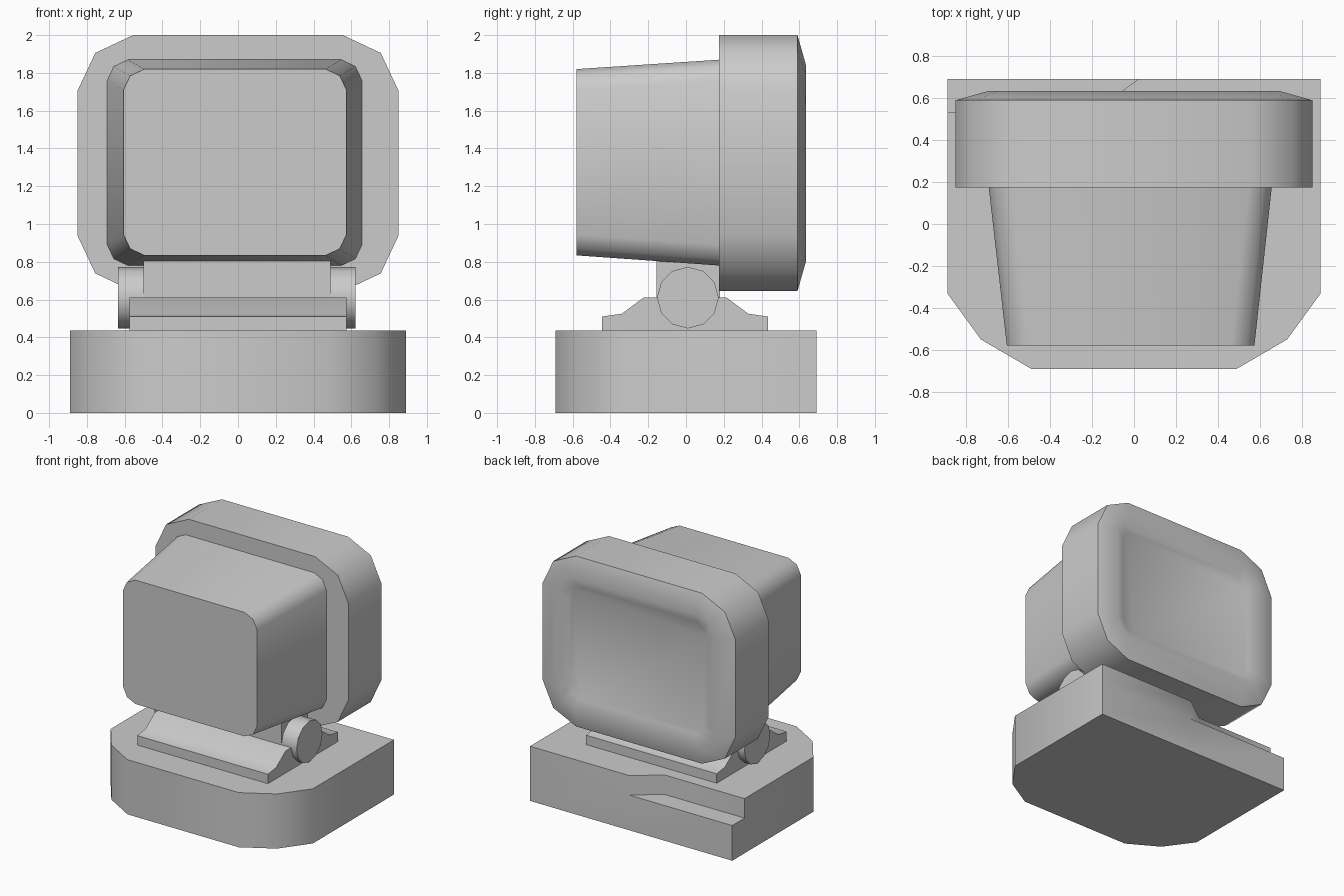
import bpy
import math
from mathutils import Matrix

cube = bpy.data.objects.get("Cube")
if cube:
    bpy.data.objects.remove(cube, do_unlink=True)

grey = bpy.data.materials.new("plain grey")
grey.use_nodes = True
COLOUR = (0.6, 0.6, 0.6, 1)
grey.diffuse_color = COLOUR
grey.node_tree.nodes["Principled BSDF"].inputs["Base Color"].default_value = COLOUR


def finish(obj):
    """Give an object the material and smooth its shallow edges."""
    if not obj.data.materials:
        obj.data.materials.append(grey)
    bpy.ops.object.select_all(action="DESELECT")
    obj.select_set(True)
    bpy.context.view_layer.objects.active = obj
    bpy.ops.object.shade_smooth_by_angle(angle=math.radians(45))
    return obj


def loft(name, rings):
    """Skin a list of equal-length rings and cap both ends."""
    n = len(rings[0])
    verts = [p for ring in rings for p in ring]
    faces = [tuple(range(n)), tuple(range(len(verts) - n, len(verts)))]
    for k in range(len(rings) - 1):
        for i in range(n):
            j = (i + 1) % n
            faces.append((k * n + i, k * n + j, (k + 1) * n + j, (k + 1) * n + i))
    mesh = bpy.data.meshes.new(name)
    mesh.from_pydata(verts, [], faces)
    obj = bpy.data.objects.new(name, mesh)
    bpy.context.collection.objects.link(obj)
    # consistent outward normals
    bpy.context.view_layer.objects.active = obj
    obj.select_set(True)
    bpy.ops.object.mode_set(mode="EDIT")
    bpy.ops.mesh.select_all(action="SELECT")
    bpy.ops.mesh.normals_make_consistent(inside=False)
    bpy.ops.object.mode_set(mode="OBJECT")
    return finish(obj)


def rounded_ring(y, cx, cz, hw, hh, cut):
    """Rectangle in the xz plane whose corners are cut by two facets."""
    corner = [(hw, hh - cut), (hw - cut * 0.32, hh - cut * 0.32), (hw - cut, hh)]
    ring = []
    for sx, sz in ((1, 1), (-1, 1), (-1, -1), (1, -1)):
        pts = corner if sx * sz > 0 else corner[::-1]
        ring += [(cx + sx * px, y, cz + sz * pz) for px, pz in pts]
    return ring


# Base: a lower slab, and an upper slab with a step cut from the back
front = [(-0.89, -0.33), (-0.73, -0.55), (-0.49, -0.69),
         (0.49, -0.69), (0.73, -0.55), (0.89, -0.33), (0.89, 0.69)]
notch = [(0.02, 0.69), (-0.19, 0.535), (-0.89, 0.535)]
STEP, TOP = 0.28, 0.435


def slab_faces(name):
    """Build the stepped base as one closed shell."""
    n, m = len(front), len(notch)
    outline = front + notch
    low = front + [notch[0], (-0.89, 0.69)]
    verts = [(x, y, 0) for x, y in low]
    a = len(verts)
    verts += [(x, y, STEP) for x, y in low]
    b = len(verts)
    verts += [(x, y, TOP) for x, y in outline]
    c = len(verts)
    verts += [(x, y, STEP) for x, y in notch[1:]]
    faces = [tuple(reversed(range(a))), tuple(range(b, b + n + m))]
    # outer walls: full height where there is no step
    for i in range(n):
        faces.append((i, i + 1, a + i + 1, a + i))
        faces.append((a + i, a + i + 1, b + i + 1, b + i))
    faces.append((n, n + 1, a + n + 1, a + n))
    faces.append((n + 1, 0, a, c + 1, a + n + 1))
    # step floor and its two walls
    faces.append((a + n, a + n + 1, c + 1, c))
    faces.append((a + n, c, b + n + 1, b + n))
    faces.append((c, c + 1, b + n + 2, b + n + 1))
    faces.append((c + 1, a, b, b + n + 2))
    mesh = bpy.data.meshes.new(name)
    mesh.from_pydata(verts, [], faces)
    obj = bpy.data.objects.new(name, mesh)
    bpy.context.collection.objects.link(obj)
    return finish(obj)


slab_faces("base")

# Stand: a flared foot, a neck block and a hinge disc at each end
half_foot = [(0.44, 0.43), (0.44, 0.51), (0.335, 0.525), (0.22, 0.61)]
profile = half_foot + [(-y, z) for y, z in reversed(half_foot)]
loft("stand_foot", [[(x, y - 0.005, z) for y, z in profile] for x in (-0.575, 0.575)])

neck = [(-0.155, 0.6), (0.18, 0.6), (0.18, 0.82), (-0.155, 0.82)]
loft("stand_neck", [[(x, y, z) for y, z in neck] for x in (-0.5, 0.49)])

for side, x in (("right", -0.567), ("left", 0.555)):
    bpy.ops.mesh.primitive_cylinder_add(
        vertices=12, radius=0.163, depth=0.135,
        location=(x, 0.01, 0.61), rotation=(0, math.pi / 2, 0))
    disc = bpy.context.object
    disc.name = side + "_hinge_disc"
    finish(disc)

# Monitor: tapered housing, then the thick frame with a recessed screen
loft("monitor_housing", [
    rounded_ring(-0.58, -0.016, 1.327, 0.59, 0.493, 0.11),
    rounded_ring(0.18, -0.018, 1.325, 0.675, 0.545, 0.11)])

loft("screen_frame", [
    rounded_ring(0.175, 0, 1.322, 0.85, 0.678, 0.295),
    rounded_ring(0.59, 0, 1.322, 0.85, 0.678, 0.295),
    rounded_ring(0.635, 0, 1.322, 0.69, 0.52, 0.14),
    rounded_ring(0.6, 0, 1.322, 0.61, 0.445, 0.1)])
